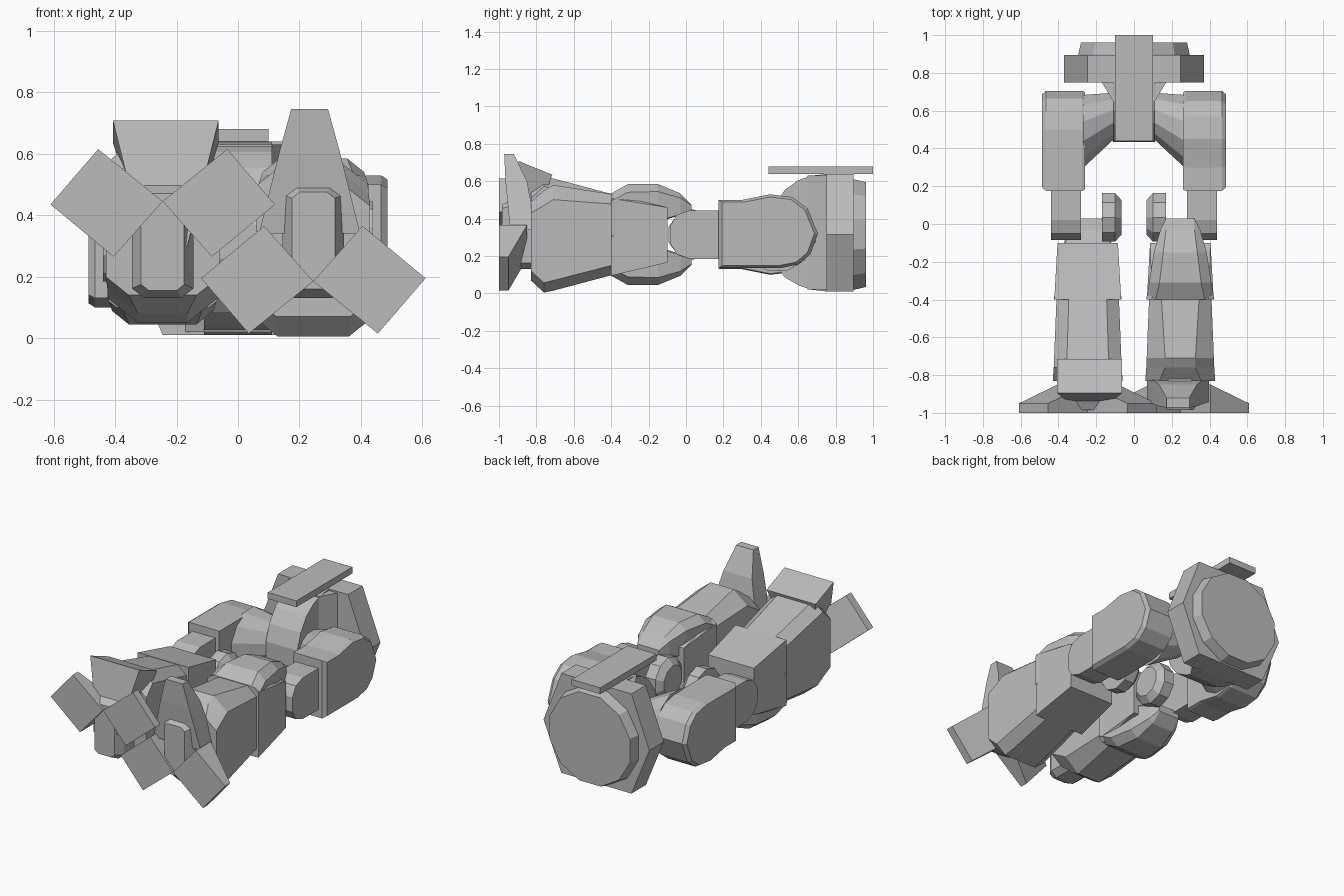
import bpy, bmesh, math
from mathutils import Vector

if "Cube" in bpy.data.objects:
    bpy.data.objects.remove(bpy.data.objects["Cube"])

grey = bpy.data.materials.new("armour grey")
grey.diffuse_color = (0.5, 0.5, 0.5, 1)
grey.use_nodes = True
grey.node_tree.nodes["Principled BSDF"].inputs["Base Color"].default_value = grey.diffuse_color
CZ = 0.315   # height of the hip axis
LX = 0.245   # leg centre in x


def flip(p):
    """Half turn about the hip's long axis: gives the opposite leg."""
    return (-p[0], p[1], 2 * CZ - p[2])


def loft(name, rings, fn=None):
    """Skin a list of equal-length point rings and cap both ends."""
    bm = bmesh.new()
    vs = [[bm.verts.new(fn(p) if fn else p) for p in r] for r in rings]
    n = len(rings[0])
    for a, b in zip(vs, vs[1:]):
        for i in range(n):
            j = (i + 1) % n
            bm.faces.new((a[i], a[j], b[j], b[i]))
    bm.faces.new(vs[0][::-1])
    bm.faces.new(vs[-1])
    bmesh.ops.recalc_face_normals(bm, faces=bm.faces)
    me = bpy.data.meshes.new(name)
    bm.to_mesh(me)
    bm.free()
    me.materials.append(grey)
    ob = bpy.data.objects.new(name, me)
    bpy.context.collection.objects.link(ob)
    return ob


def section(y, hw, z0, z1, tw, bw, k=0.8):
    """Eight-sided leg section: half width, bottom, top, flat half widths."""
    dt, db = (hw - tw) * k, (hw - bw) * k
    pts = [(-bw, z0), (bw, z0), (hw, z0 + db), (hw, z1 - dt),
           (tw, z1), (-tw, z1), (-hw, z1 - dt), (-hw, z0 + db)]
    return [(LX + x, y, z) for x, z in pts]


def side_profile(pts, x, scale=1.0):
    """Place a (y, z) profile at x, optionally shrunk about its middle."""
    cy = (min(p[0] for p in pts) + max(p[0] for p in pts)) / 2
    cz = (min(p[1] for p in pts) + max(p[1] for p in pts)) / 2
    return [(x, cy + (y - cy) * scale, cz + (z - cz) * scale) for y, z in pts]


def circle(n, ry, rz, cy, cz, off=0.5):
    return [(cy + ry * math.cos((i + off) * math.tau / n),
             cz + rz * math.sin((i + off) * math.tau / n)) for i in range(n)]


# --- Pelvis: hexagonal plate, faceted rear disc, rounded hub, top plate
hexa = [(0.37, CZ), (0.245, 0.64), (-0.245, 0.64),
        (-0.37, CZ), (-0.245, 0.01), (0.245, 0.01)]
loft("pelvis_plate", [[(x, y, z) for x, z in hexa] for y in (0.75, 0.895)])
loft("pelvis_rear_disc",
     [[(x, y, z) for x, z in circle(12, r, r, 0, CZ)]
      for y, r in ((0.88, 0.305), (0.9, 0.305), (0.962, 0.29))])
hub = [(0.76, 0.64), (0.67, 0.63), (0.6, 0.605), (0.53, 0.555), (0.47, 0.47),
       (0.435, 0.37), (0.435, 0.26), (0.47, 0.16), (0.53, 0.085),
       (0.61, 0.04), (0.67, 0.02), (0.76, 0.01)]
loft("pelvis_hub", [[(x, y, z) for y, z in hub] for x in (-0.11, 0.11)])
loft("hub_flare", [[(s * w, y, z) for s, z in ((-1, 0.02), (1, 0.02), (1, 0.63), (-1, 0.63))]
                   for y, w in ((0.65, 0.11), (0.75, 0.17))])
loft("top_plate", [[(-0.1, y, 0.64), (0.1, y, 0.64), (0.1, y, 0.68), (-0.1, y, 0.68)]
                   for y in (0.44, 1.0)])

# --- Legs: the left one is the right one turned half round
thigh = [(0.175, 0.135), (0.175, 0.5), (0.3, 0.5), (0.45, 0.53), (0.57, 0.515),
         (0.65, 0.455), (0.705, 0.32), (0.665, 0.21), (0.6, 0.155), (0.5, 0.135)]
link = [(0.2, 0.185), (0.2, 0.445), (0.02, 0.445), (-0.05, 0.42),
        (-0.085, 0.36), (-0.085, 0.27), (-0.05, 0.21), (0.02, 0.185)]
for side, fn in (("right", None), ("left", flip)):
    # hip cone and thigh
    loft(side + "_hip_cone",
         [[(x, y, z) for y, z in circle(12, r, r, cy, CZ)]
          for x, r, cy in ((0.09, 0.12, 0.58), (0.27, 0.2, 0.49))], fn)
    loft(side + "_thigh", [side_profile(thigh, 0.26, 0.97), side_profile(thigh, 0.275),
                           side_profile(thigh, 0.465), side_profile(thigh, 0.487, 0.93)], fn)
    # knee link and inner knee disc
    loft(side + "_knee_link", [side_profile(link, x) for x in (0.28, 0.44)], fn)
    disc = circle(10, 0.135, 0.135, 0.035, CZ)
    loft(side + "_knee_disc", [side_profile(disc, 0.065, 0.7), side_profile(disc, 0.1),
                               side_profile(disc, 0.17)], fn)
    # upper shin and knee cap
    loft(side + "_upper_shin", [section(-0.1, 0.16, 0.165, 0.46, 0.16, 0.16),
                                section(-0.4, 0.177, 0.095, 0.53, 0.15, 0.177)], fn)
    loft(side + "_knee_cap", [section(0.03, 0.075, 0.43, 0.475, 0.07, 0.07),
                              section(-0.03, 0.105, 0.42, 0.535, 0.075, 0.1),
                              section(-0.15, 0.14, 0.38, 0.585, 0.09, 0.13),
                              section(-0.31, 0.165, 0.34, 0.585, 0.11, 0.16),
                              section(-0.4, 0.18, 0.3, 0.535, 0.13, 0.175)], fn)
    # lower shin with swelling calf
    loft(side + "_lower_shin", [section(-0.39, 0.165, 0.1, 0.53, 0.1, 0.1),
                                section(-0.71, 0.178, 0.015, 0.58, 0.08, 0.11),
                                section(-0.76, 0.18, 0.005, 0.55, 0.08, 0.115),
                                section(-0.83, 0.185, 0.07, 0.49, 0.11, 0.12)], fn)
    # ankle block
    loft(side + "_ankle", [section(-0.82, 0.1, 0.13, 0.5, 0.06, 0.06),
                           section(-0.93, 0.1, 0.13, 0.5, 0.06, 0.06),
                           section(-0.985, 0.07, 0.16, 0.475, 0.045, 0.045)], fn)
    # two wedge toes splayed at forty-five degrees
    quad = [(0, 0.185, -0.85), (0.16, 0.365, -0.85), (0.365, 0.195, -0.95), (0.21, 0.015, -0.95)]
    for toe, m in (("outer", 1), ("inner", -1)):
        loft(f"{side}_{toe}_toe", [[(LX + m * x, -1.0, z) for x, z, y in quad],
                                   [(LX + m * x, y, z) for x, z, y in quad]], fn)


def upright(name, cx, rows):
    """Plate rising in z: rows of half width, (front y, z), (back y, z)."""
    loft(name, [[(cx - w, f[0], f[1]), (cx + w, f[0], f[1]),
                 (cx + w, b[0], b[1]), (cx - w, b[0], b[1])] for w, f, b in rows])


# --- Foot spurs: narrow one on the right, flared one on the left
upright("right_foot_spur", LX - 0.012, [
    (0.165, (-0.94, 0.34), (-0.8, 0.34)),
    (0.1, (-0.965, 0.6), (-0.85, 0.6)),
    (0.06, (-0.972, 0.745), (-0.92, 0.745))])
upright("left_foot_spur", -0.235, [
    (0.07, (-0.975, 0.3), (-0.82, 0.33)),
    (0.172, (-0.895, 0.708), (-0.715, 0.635))])
